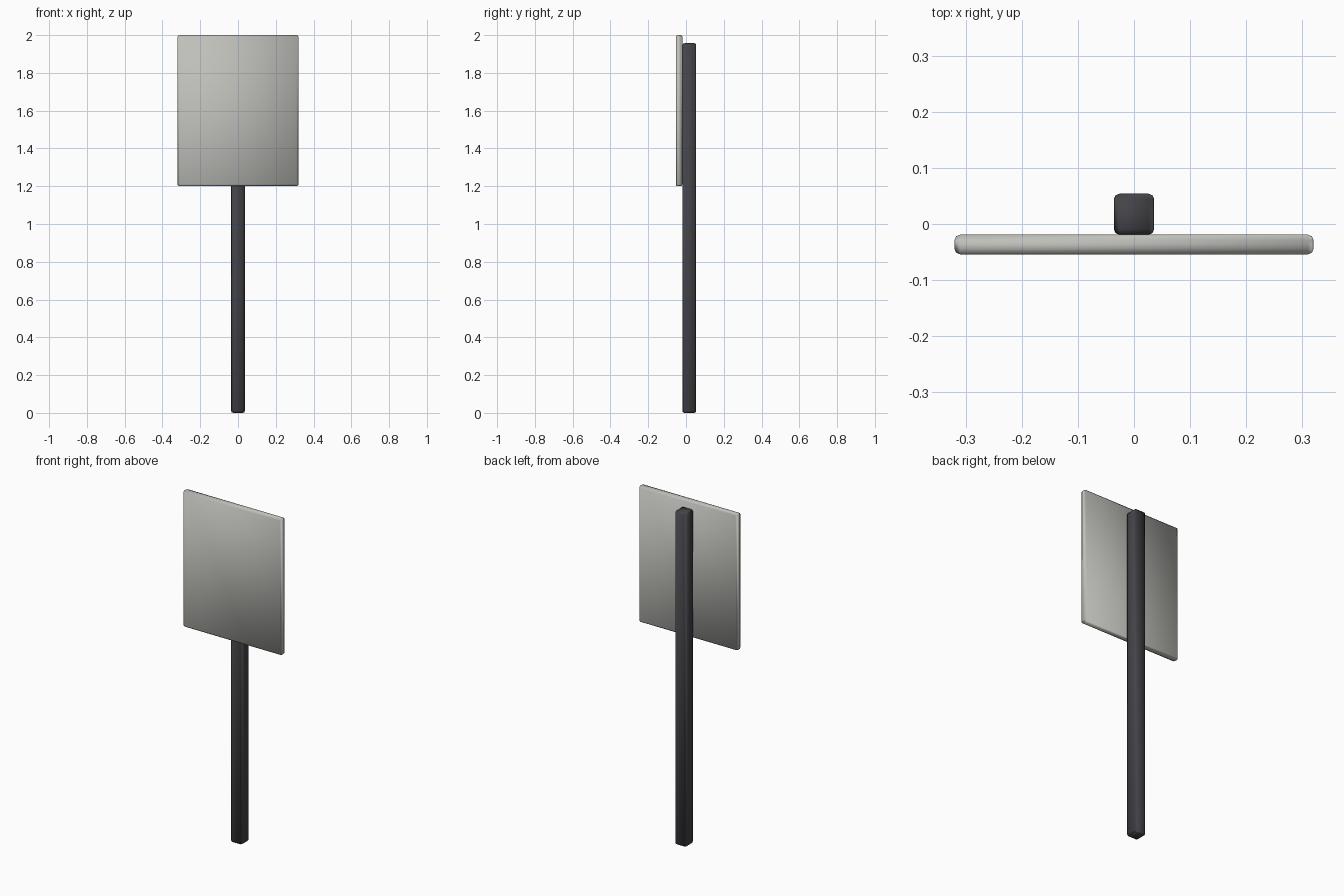
import bpy, math

if "Cube" in bpy.data.objects:
    bpy.data.objects.remove(bpy.data.objects["Cube"])


def material(name, color):
    m = bpy.data.materials.new(name)
    m.diffuse_color = (*color, 1)
    m.use_nodes = True
    m.node_tree.nodes["Principled BSDF"].inputs["Base Color"].default_value = m.diffuse_color
    return m


def rounded_box(name, low, high, bevel, mat):
    """Box between two corners with softened edges."""
    center = [(a + b) / 2 for a, b in zip(low, high)]
    bpy.ops.mesh.primitive_cube_add(size=1, location=center)
    ob = bpy.context.object
    ob.name = name
    ob.scale = [b - a for a, b in zip(low, high)]
    bpy.ops.object.transform_apply(location=False, rotation=False, scale=True)
    ob.data.materials.append(mat)
    mod = ob.modifiers.new("soft_edges", 'BEVEL')
    mod.width = bevel
    mod.segments = 2
    mod.harden_normals = True
    bpy.ops.object.modifier_apply(modifier=mod.name)
    bpy.ops.object.shade_smooth_by_angle(angle=math.radians(50))
    return ob


light_gray = material("light_gray", (0.52, 0.525, 0.49))
dark_gray = material("dark_gray", (0.058, 0.056, 0.064))

# Square post standing behind the panel
rounded_box("post", (-0.036, -0.019, 0.0), (0.036, 0.054, 1.957), 0.01, dark_gray)

# Blank sign panel on the front of the post
rounded_box("sign_panel", (-0.32, -0.054, 1.2), (0.32, -0.019, 2.0), 0.01, light_gray)
